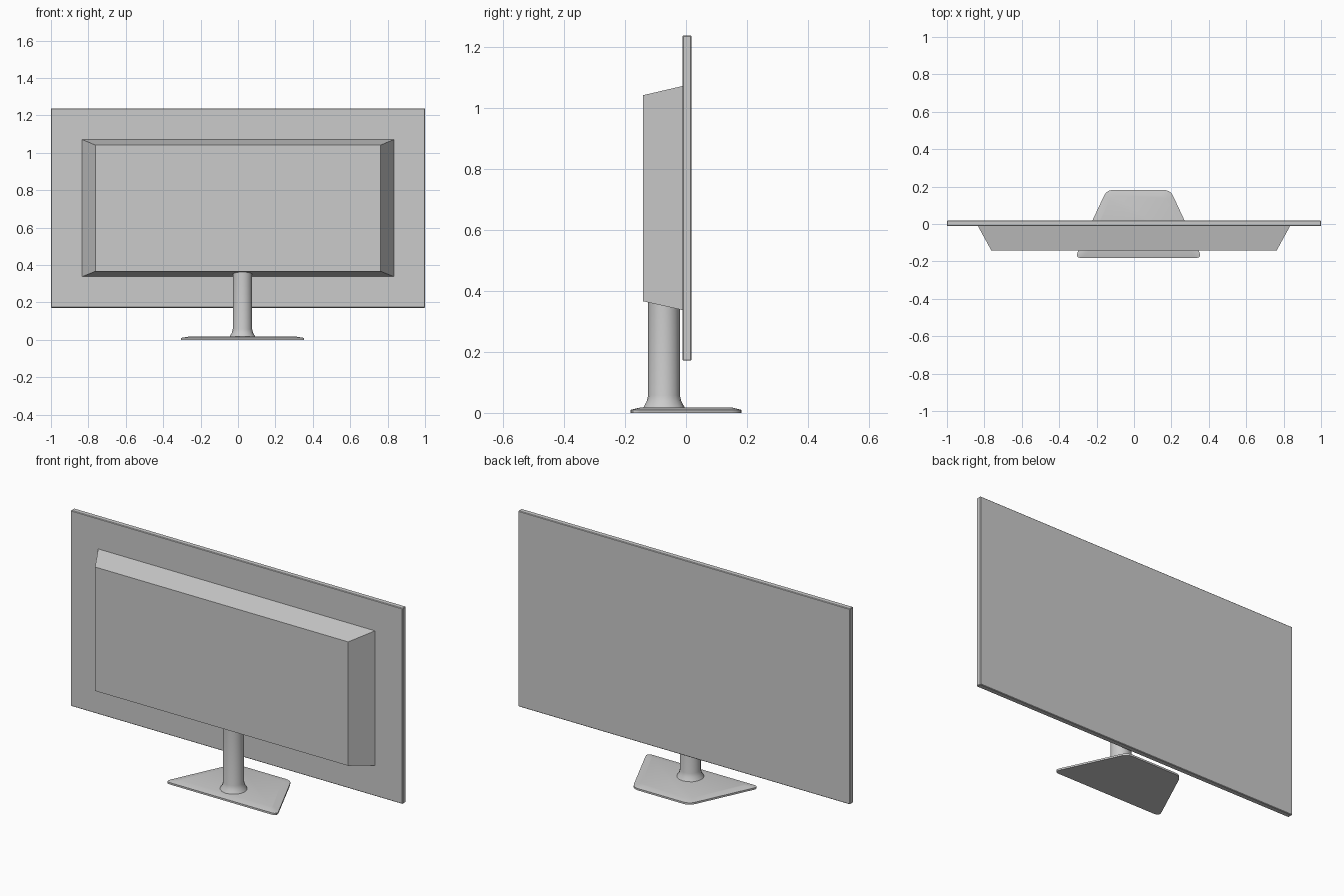
import bpy, bmesh, math
from mathutils import Vector

if "Cube" in bpy.data.objects:
    bpy.data.objects.remove(bpy.data.objects["Cube"])

STAND_X, POST_Y = 0.024, -0.072


def loft(name, rings, smooth=False):
    """Closed solid through rings that share a vertex count."""
    bm = bmesh.new()
    loops = [[bm.verts.new(p) for p in ring] for ring in rings]
    n = len(loops[0])
    for a, b in zip(loops, loops[1:]):
        for i in range(n):
            j = (i + 1) % n
            bm.faces.new((a[i], a[j], b[j], b[i]))
    bm.faces.new(loops[0])
    bm.faces.new(loops[-1])
    bmesh.ops.recalc_face_normals(bm, faces=bm.faces)
    mesh = bpy.data.meshes.new(name)
    bm.to_mesh(mesh)
    bm.free()
    ob = bpy.data.objects.new(name, mesh)
    bpy.context.collection.objects.link(ob)
    if smooth:
        bpy.ops.object.select_all(action='DESELECT')
        ob.select_set(True)
        bpy.context.view_layer.objects.active = ob
        bpy.ops.object.shade_smooth_by_angle(angle=math.radians(35))
    return ob


def upright_rect(half_x, z0, z1, y):
    return [(-half_x, y, z0), (half_x, y, z0), (half_x, y, z1), (-half_x, y, z1)]


def circle(radius, z, sides=16):
    return [(STAND_X + radius * math.cos(2 * math.pi * i / sides),
             POST_Y + radius * math.sin(2 * math.pi * i / sides), z) for i in range(sides)]


def rounded_trapezoid(front, back, y0, y1, z, cut, steps=4):
    corners = [Vector((STAND_X + x, y, z)) for x, y in
               ((-front, y0), (front, y0), (back, y1), (-back, y1))]
    ring = []
    for i, c in enumerate(corners):
        a = c + (corners[i - 1] - c).normalized() * cut
        b = c + (corners[(i + 1) % 4] - c).normalized() * cut
        for s in range(steps + 1):
            t = s / steps
            ring.append(a * (1 - t) ** 2 + c * 2 * t * (1 - t) + b * t * t)
    return ring


# Thin screen panel with a fine edge chamfer
panel = loft("screen_panel", [upright_rect(1.0, 0.171, 1.237, -0.012),
                              upright_rect(1.0, 0.171, 1.237, 0.018)])
bevel = panel.modifiers.new("edge_chamfer", 'BEVEL')
bevel.width = 0.003
bevel.segments = 1

# Tapered housing
loft("rear_housing", [upright_rect(0.834, 0.337, 1.071, -0.012),
                      upright_rect(0.763, 0.366, 1.041, -0.141)])

# Round post with flared foot
loft("stand_post", [circle(r, z) for r, z in
                    ((0.068, 0.017), (0.065, 0.023), (0.057, 0.037),
                     (0.052, 0.057), (0.052, 0.368))], smooth=True)

# Flat trapezoid base with sloped rim
loft("stand_base", [rounded_trapezoid(0.340, 0.170, -0.182, 0.182, 0.0, 0.035),
                    rounded_trapezoid(0.340, 0.170, -0.182, 0.182, 0.010, 0.035),
                    rounded_trapezoid(0.288, 0.144, -0.148, 0.150, 0.018, 0.025)],
     smooth=True)
